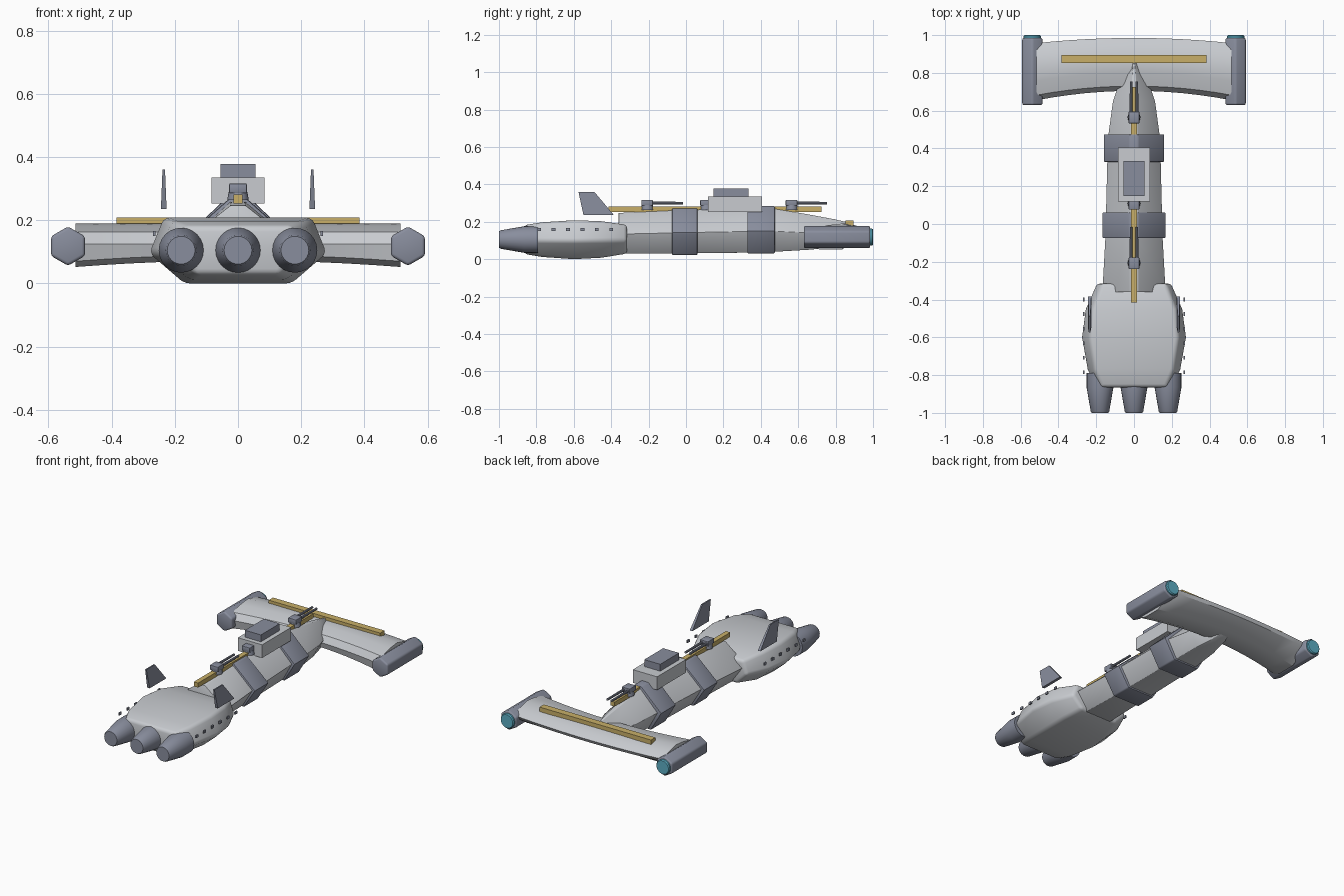
import bpy, bmesh, math
from mathutils import Matrix, Vector

cube = bpy.data.objects.get("Cube")
if cube:
    bpy.data.objects.remove(cube)


def material(name, rgb):
    m = bpy.data.materials.new(name)
    m.use_nodes = True
    m.diffuse_color = (*rgb, 1)
    m.node_tree.nodes["Principled BSDF"].inputs["Base Color"].default_value = (*rgb, 1)
    return m


LIGHT = material("light grey hull", (0.58, 0.60, 0.63))
DARK = material("blue grey metal", (0.25, 0.27, 0.34))
GOLD = material("gold trim", (0.58, 0.43, 0.14))
CYAN = material("cyan glow", (0.11, 0.42, 0.55))


def finish(name, bm, mat, bevel=0.0, segments=2, sharp=35):
    """Bevel the strong edges, then turn the bmesh into a shaded object."""
    bmesh.ops.recalc_face_normals(bm, faces=bm.faces)
    if bevel:
        edges = [e for e in bm.edges if e.calc_face_angle(0) > math.radians(25)]
        bmesh.ops.bevel(bm, geom=edges, offset=bevel, segments=segments,
                        profile=0.5, affect='EDGES', clamp_overlap=True)
    mesh = bpy.data.meshes.new(name)
    bm.to_mesh(mesh)
    bm.free()
    mesh.materials.append(mat)
    ob = bpy.data.objects.new(name, mesh)
    bpy.context.collection.objects.link(ob)
    bpy.ops.object.select_all(action='DESELECT')
    ob.select_set(True)
    bpy.context.view_layer.objects.active = ob
    bpy.ops.object.shade_smooth_by_angle(angle=math.radians(sharp))
    return ob


def loft(name, rings, mat, **kw):
    """Skin a list of closed point rings and cap both ends."""
    bm = bmesh.new()
    rows = [[bm.verts.new(p) for p in ring] for ring in rings]
    n = len(rows[0])
    for a, b in zip(rows, rows[1:]):
        for i in range(n):
            j = (i + 1) % n
            bm.faces.new((a[i], a[j], b[j], b[i]))
    bm.faces.new(rows[0])
    bm.faces.new(rows[-1])
    return finish(name, bm, mat, **kw)


def box(name, lo, hi, mat, **kw):
    bm = bmesh.new()
    size = Vector(hi) - Vector(lo)
    mid = (Vector(hi) + Vector(lo)) / 2
    bmesh.ops.create_cube(bm, size=1, matrix=Matrix.Translation(mid) @ Matrix.Diagonal((*size, 1)))
    return finish(name, bm, mat, **kw)


def tube(name, x, z, profile, mat, sides=24, turn=0.0, **kw):
    """Round part along y; profile holds (y, radius) pairs."""
    rings = []
    for y, r in profile:
        angles = [turn + math.tau * i / sides for i in range(sides)]
        rings.append([(x + r * math.cos(a), y, z + r * math.sin(a)) for a in angles])
    return loft(name, rings, mat, **kw)


def hex_ring(y, w, top, bottom, top_w, bottom_w, mid):
    """Six-sided section, symmetric in x."""
    zm = bottom + mid * (top - bottom)
    half = [(bottom_w, bottom), (w, zm), (top_w, top)]
    return [(x, y, z) for x, z in half] + [(-x, y, z) for x, z in reversed(half)]


# Wide front hull: y, half width, top, bottom, top half width, bottom half width
hull = [(-0.865, 0.205, 0.182, 0.028, 0.17, 0.13),
        (-0.77, 0.25, 0.197, 0.012, 0.21, 0.155),
        (-0.60, 0.28, 0.208, 0.0, 0.235, 0.17),
        (-0.45, 0.26, 0.203, 0.008, 0.22, 0.165),
        (-0.315, 0.20, 0.183, 0.03, 0.17, 0.13)]
loft("front_hull", [hex_ring(*s, 0.46) for s in hull], LIGHT, bevel=0.018, segments=3)

# Three nose nozzles
for x in (-0.18, 0, 0.18):
    tube("nose_nozzle", x, 0.105,
         [(-1.0, 0.044), (-0.992, 0.049), (-0.865, 0.071), (-0.79, 0.071)], DARK)


# Long faceted spine with a tapering tail: y, half width, top, bottom
def spine_ring(y, w, top, bottom):
    return hex_ring(y, w, top, bottom, 0.14 * w, 0.55 * w, 0.48)


spine = [(-0.36, 0.168, 0.247, 0.03), (-0.07, 0.152, 0.26, 0.03),
         (0.33, 0.142, 0.272, 0.035), (0.48, 0.135, 0.268, 0.04),
         (0.65, 0.112, 0.24, 0.05), (0.79, 0.065, 0.214, 0.062),
         (0.875, 0.012, 0.195, 0.09)]
loft("spine", [spine_ring(*s) for s in spine], LIGHT, bevel=0.008, segments=2)

# Armour bands round the spine
for y0, y1, w, top, bottom in ((-0.075, 0.062, 0.17, 0.272, 0.022), (0.328, 0.475, 0.162, 0.284, 0.03)):
    loft("spine_band", [spine_ring(y, w, top, bottom) for y in (y0, y1)], DARK, bevel=0.007)

# Rear wing: one aerofoil section carried across, swept forward at the tips
foil = [(0.705, 0.125), (0.73, 0.163), (0.80, 0.182), (0.87, 0.19), (0.95, 0.168),
        (0.985, 0.145), (0.975, 0.125), (0.87, 0.072), (0.76, 0.072), (0.715, 0.09)]
wing = []
for i in range(13):
    x = -0.515 + 1.03 * i / 12
    t = (abs(x) / 0.515) ** 2
    wing.append([(x, y - t * (0.05 - 0.08 * (y - 0.7)),
                  z - t * 0.02 * (z < 0.1)) for y, z in foil])
loft("rear_wing", wing, LIGHT, sharp=32)
box("wing_strip", (-0.385, 0.853, 0.18), (0.385, 0.895, 0.208), GOLD)

# Wing tip pods with glowing rear caps
for s in (-1, 1):
    tube("tip_pod", s * 0.538, 0.118, [(0.63, 0.062), (0.985, 0.062)], DARK,
         sides=6, turn=math.pi / 6, bevel=0.01, segments=3)
    tube("pod_glow", s * 0.538, 0.118, [(0.975, 0.046), (0.994, 0.046), (1.0, 0.041)], CYAN)

# Top rail and command block
box("top_rail", (-0.015, -0.415, 0.253), (0.015, 0.725, 0.281), GOLD)
box("command_block", (-0.084, 0.118, 0.253), (0.084, 0.405, 0.335), LIGHT)
box("command_roof", (-0.055, 0.147, 0.335), (0.055, 0.333, 0.378), DARK)


# Twin-gun turrets on the rail
def turret(y):
    bm = bmesh.new()
    bmesh.ops.create_cone(bm, cap_ends=True, segments=12, radius1=0.034, radius2=0.03,
                          depth=0.025, matrix=Matrix.Translation((0, y, 0.276)))
    finish("turret_base", bm, DARK)
    box("turret_head", (-0.028, y - 0.032, 0.286), (0.028, y + 0.03, 0.316), DARK, bevel=0.003)
    for x in (-0.015, 0.015):
        tube("turret_barrel", x, 0.3, [(y, 0.0085), (y + 0.19, 0.007)], DARK, sides=10)


for y in (-0.207, 0.108, 0.565):
    turret(y)

# Raised swept fins and side portholes
for s in (-1, 1):
    outline = [(-0.575, 0.36), (-0.49, 0.36), (-0.385, 0.235), (-0.548, 0.235)]
    fin = []
    for side in (-1, 1):
        fin.append([(s * 0.235 + side * (0.004 if z > 0.3 else 0.009), y, z) for y, z in outline])
    loft("swept_fin", fin, DARK)
    for i in range(6):
        y = -0.785 + i * 0.077
        box("porthole", (s * 0.265 - 0.004, y - 0.01, 0.15), (s * 0.265 + 0.004, y + 0.01, 0.166), DARK)
